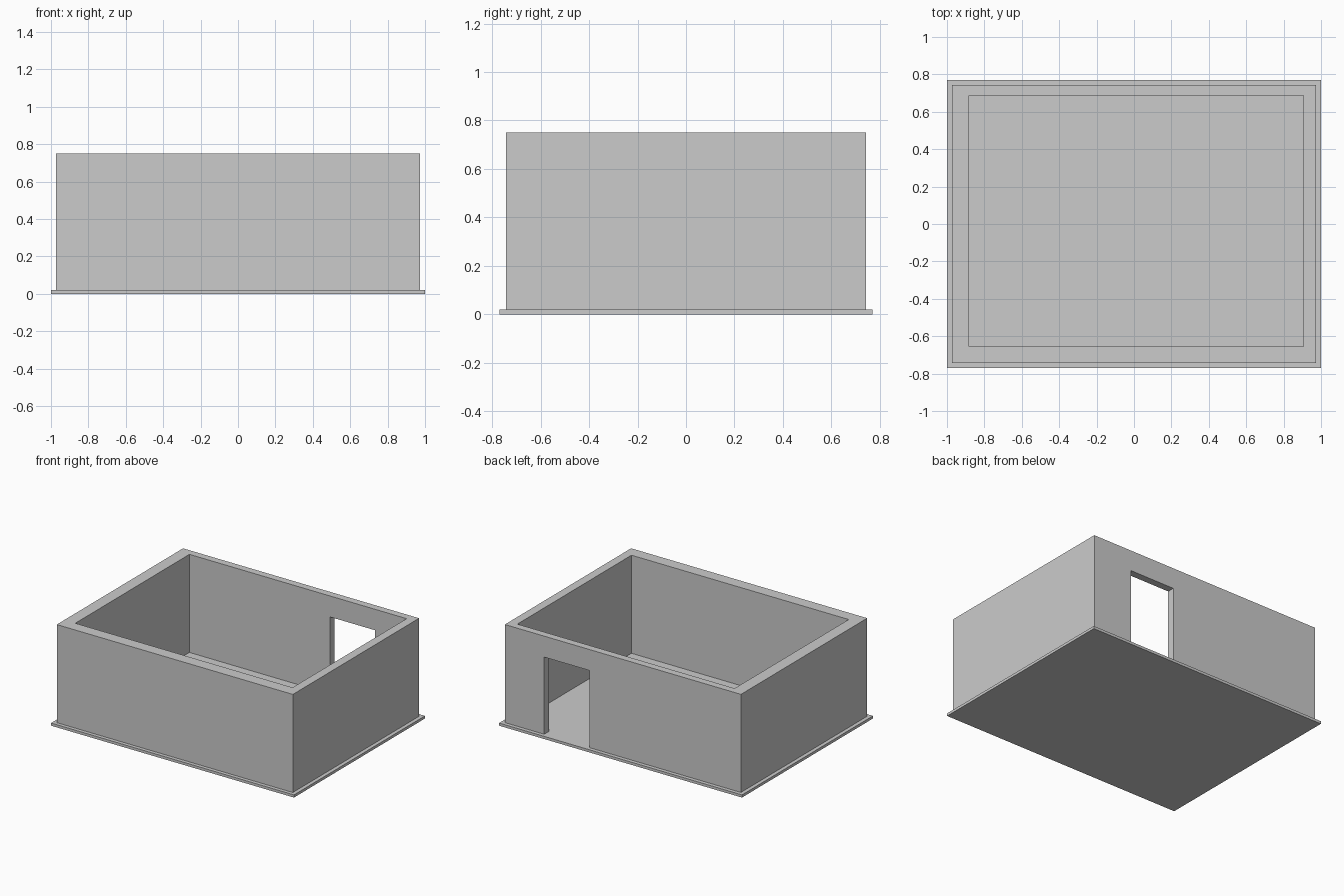
import bpy

if "Cube" in bpy.data.objects:
    bpy.data.objects.remove(bpy.data.objects["Cube"])


def box(name, x, y, z):
    """Axis-aligned box from (min, max) ranges."""
    bpy.ops.mesh.primitive_cube_add(
        size=1, location=[(r[0] + r[1]) / 2 for r in (x, y, z)])
    ob = bpy.context.object
    ob.name = name
    ob.scale = [r[1] - r[0] for r in (x, y, z)]
    bpy.ops.object.transform_apply(location=False, rotation=False, scale=True)
    return ob


def cut(target, cutter):
    mod = target.modifiers.new(cutter.name, 'BOOLEAN')
    mod.operation = 'DIFFERENCE'
    mod.solver = 'EXACT'
    mod.object = cutter
    cutter.hide_render = True
    cutter.display_type = 'WIRE'


SLAB_TOP, WALL_TOP = 0.02, 0.75

# Floor slab, slightly wider than the walls
box("floor_slab", (-1, 1), (-0.77, 0.77), (0, SLAB_TOP))

# Solid wall block, hollowed into an open-topped room
walls = box("walls", (-0.972, 0.972), (-0.743, 0.742), (SLAB_TOP, WALL_TOP))
cut(walls, box("room_cutter", (-0.882, 0.907), (-0.654, 0.688), (-0.2, 1)))

# Doorway through the back wall
cut(walls, box("door_cutter", (0.276, 0.648), (0.6, 0.9), (-0.2, 0.594)))
